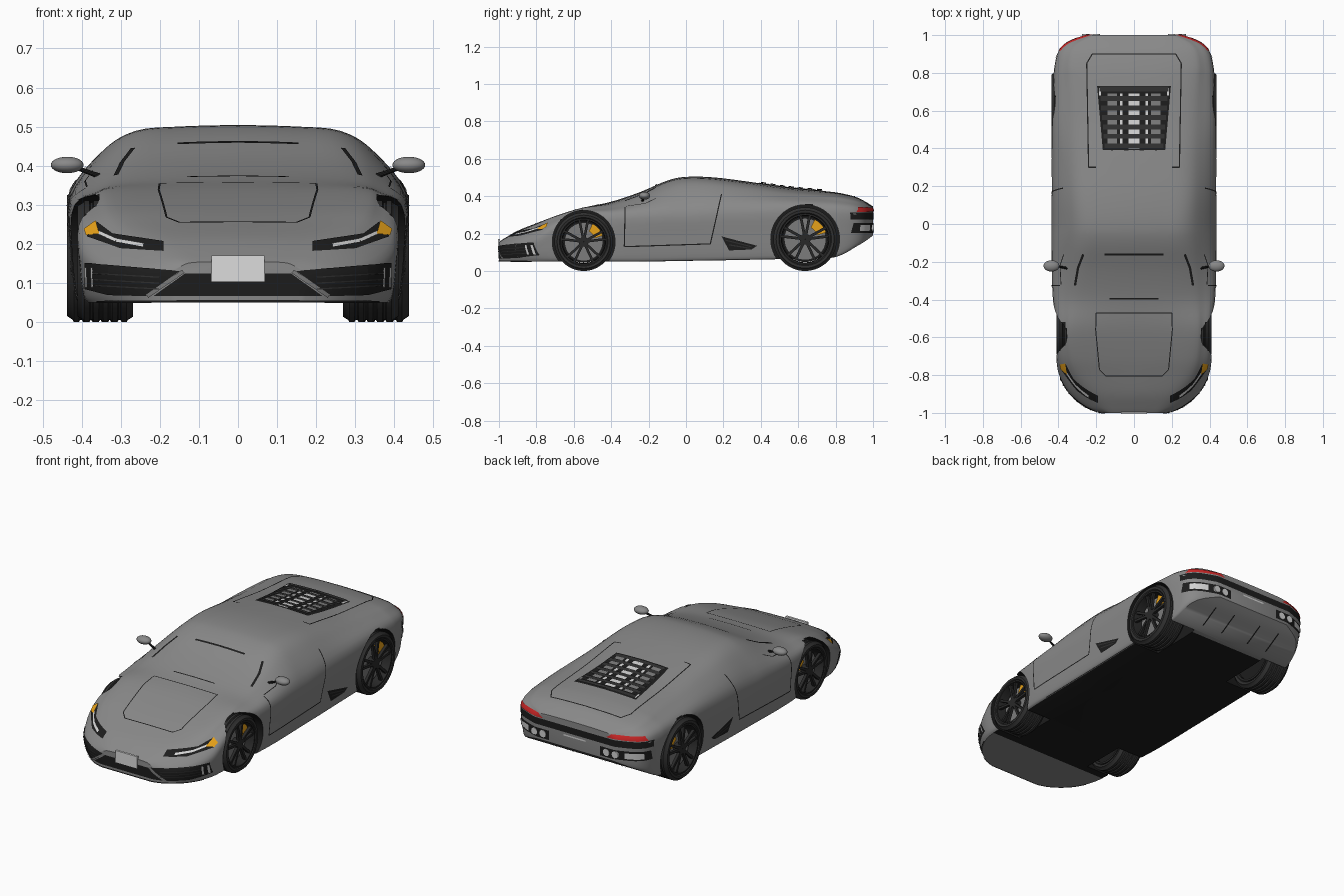
import bpy, bmesh
from math import sin, cos, pi, radians
from mathutils import Vector, Matrix
from mathutils.bvhtree import BVHTree

if "Cube" in bpy.data.objects:
    bpy.data.objects.remove(bpy.data.objects["Cube"])


def material(name, r, g=None, b=None):
    m = bpy.data.materials.new(name)
    color = (r, r if g is None else g, r if b is None else b, 1)
    m.diffuse_color = color
    m.use_nodes = True
    m.node_tree.nodes["Principled BSDF"].inputs["Base Color"].default_value = color
    return m


PAINT = material("grey paint", .25)
BLACK = material("black trim", .012)
RUBBER = material("rubber", .03)
RIM = material("dark rim", .022)
STEEL = material("brake steel", .2)
SILVER = material("silver", .65)
PLATE = material("plate grey", .72)
AMBER = material("amber", .8, .36, .01)
RED = material("red lens", .6, .02, .02)


def finish(name, bm, *mats, fix=True):
    if fix:
        bmesh.ops.recalc_face_normals(bm, faces=bm.faces)
    mesh = bpy.data.meshes.new(name)
    bm.to_mesh(mesh)
    bm.free()
    for m in mats:
        mesh.materials.append(m)
    ob = bpy.data.objects.new(name, mesh)
    bpy.context.collection.objects.link(ob)
    return ob


def smooth(ob):
    bpy.ops.object.select_all(action='DESELECT')
    ob.select_set(True)
    bpy.context.view_layer.objects.active = ob
    bpy.ops.object.shade_smooth_by_angle(angle=radians(35))


def spline(points, n):
    """Smooth curve through tuples of any size."""
    pts = [points[0]] + points + [points[-1]]
    out = []
    for a, b, c, d in zip(pts, pts[1:], pts[2:], pts[3:]):
        for k in range(n):
            t = k / n
            out.append(tuple(q + t / 2 * (r - p + t * (2*p - 5*q + 4*r - s + t * (3*(q - r) + s - p)))
                             for p, q, r, s in zip(a, b, c, d)))
    return out + [points[-1]]


# Body shell: station, half width, top, roof edge x, roof edge z, shoulder z, floor z
stations = [
    (-1, .17, .155, .12, .152, .125, .05), (-.97, .25, .175, .15, .17, .13, .05),
    (-.9, .335, .215, .21, .207, .145, .05), (-.8, .392, .255, .28, .25, .18, .05),
    (-.7, .408, .292, .31, .292, .24, .05), (-.55, .407, .338, .32, .338, .295, .05),
    (-.4, .425, .37, .3, .357, .3, .05), (-.25, .43, .42, .28, .405, .31, .05),
    (-.1, .43, .483, .26, .468, .32, .052), (0, .43, .503, .26, .488, .32, .054),
    (.15, .43, .5, .27, .483, .33, .056), (.35, .43, .475, .27, .457, .335, .06),
    (.55, .43, .445, .28, .428, .34, .064), (.75, .423, .426, .3, .408, .335, .068),
    (.83, .418, .415, .31, .398, .33, .085), (.91, .398, .395, .3, .38, .325, .13),
    (.96, .35, .37, .27, .36, .32, .16), (1, .25, .345, .2, .341, .315, .19)]


def section(w, top, a, edge, sh, floor):
    half = spline([(0, top), (a * .55, top - (top - edge) * .25), (a, edge),
                   ((a + w) / 2, edge - (edge - sh) * .32), (w, sh),
                   (w * .995, (sh + floor) / 2), (w * .97, floor + .02), (w * .94, floor)], 4)
    return half + [(-x, z) for x, z in reversed(half[1:])]


bm = bmesh.new()
rings = [[bm.verts.new((x, y, z)) for x, z in section(*rest)] for y, *rest in spline(stations, 5)]
for r, s in zip(rings, rings[1:]):
    for i in range(len(r)):
        j = (i + 1) % len(r)
        bm.faces.new((r[i], r[j], s[j], s[i]))
bm.faces.new(rings[0])
bm.faces.new(rings[-1])
bmesh.ops.recalc_face_normals(bm, faces=bm.faces)
skin = BVHTree.FromBMesh(bm)
body = finish("body", bm, PAINT, BLACK)

# Wheel arches cut out of the shell: axle y, wheel radius, outer x, arch radius
axles = {"front": (-.547, .156, .41, .168), "rear": (.637, .17, .437, .184)}
bm = bmesh.new()
for y, rad, outer, arch in axles.values():
    for side in (-1, 1):
        bmesh.ops.create_cone(bm, cap_ends=True, segments=56, radius1=arch, radius2=arch, depth=.4,
                              matrix=Matrix.Translation((side * .44, y, rad)) @ Matrix.Rotation(pi / 2, 4, 'Y'))
cutter = finish("arch_cutter", bm, BLACK)
cutter.hide_render = True
cut = body.modifiers.new("arches", 'BOOLEAN')
cut.operation, cut.object, cut.solver = 'DIFFERENCE', cutter, 'EXACT'
bpy.context.view_layer.objects.active = body
bpy.ops.object.modifier_apply(modifier="arches")
bpy.data.objects.remove(cutter)
for f in body.data.polygons:
    c = f.center
    lining = any(abs(c.x) > .235 and (c.y - y) ** 2 + (c.z - rad) ** 2 < (arch + .001) ** 2
                 for y, rad, outer, arch in axles.values())
    belly = f.normal.z < -.9 and -.72 < c.y < .77
    f.material_index = int(lining or belly)

# Panels laid on the shell, each a quad projected along one direction
VIEWS = {"top": lambda u, v: ((u, v, 2), (0, 0, -1)), "bottom": lambda u, v: ((u, v, -2), (0, 0, 1)),
         "front": lambda u, v: ((u, -2, v), (0, 1, 0)), "back": lambda u, v: ((u, 2, v), (0, -1, 0)),
         "side": lambda u, v: ((2, u, v), (-1, 0, 0))}


def panel(name, mat, view, quads, lift=.003, mirror=True):
    bm = bmesh.new()
    for quad in quads:
        a, b, c, d = (Vector(p) for p in quad)
        n = 1 + int(max((b - a).length, (c - d).length) / .02)
        m = 1 + int(max((d - a).length, (c - b).length) / .02)
        for flip in ((1, -1) if mirror else (1,)):
            grid = []
            for i in range(n + 1):
                row = []
                for j in range(m + 1):
                    p = a.lerp(b, i / n).lerp(d.lerp(c, i / n), j / m)
                    start, way = (Vector(q) for q in VIEWS[view](*p))
                    hit, normal, *_ = skin.ray_cast(start, way)
                    if hit is None:
                        hit, normal, *_ = skin.find_nearest(start + way * 1.2)
                    co = hit + normal * lift
                    out = Vector((normal.x * flip, normal.y, normal.z))
                    row.append((bm.verts.new((co.x * flip, co.y, co.z)), out))
                grid.append(row)
            for r, s in zip(grid, grid[1:]):
                for j in range(m):
                    f = bm.faces.new((r[j][0], r[j + 1][0], s[j + 1][0], s[j][0]))
                    f.normal_update()
                    if f.normal.dot(r[j][1]) < 0:
                        f.normal_flip()
    smooth(finish(name, bm, mat, fix=False))


def line(points, width):
    quads = []
    for a, b in zip(points, points[1:]):
        a, b = Vector(a), Vector(b)
        o = (b - a).orthogonal().normalized() * width / 2
        quads.append((a + o, b + o, b - o, a - o))
    return quads


def box(u0, v0, u1, v1):
    return ((u0, v0), (u1, v0), (u1, v1), (u0, v1))


# Shut lines and trim strips
panel("hood_seam", BLACK, "top", line([(0, -.47), (.2, -.47), (.203, -.56), (.183, -.77), (.15, -.803), (0, -.803)], .005))
panel("engine_cover_seam", BLACK, "top", line([(.2, .3), (.24, .3), (.25, .85), (.22, .9), (0, .9)], .006))
panel("windscreen_strips", BLACK, "top", [box(0, -.165, .155, -.155), box(0, -.398, .13, -.392)])
panel("pillar_strips", BLACK, "top", line([(.268, -.16), (.295, -.23), (.312, -.325)], .012))
panel("window_seam", BLACK, "top", line([(.37, -.16), (.39, -.22), (.385, -.32)], .004))
panel("door_seam", BLACK, "side", line([(-.325, .34), (-.33, .13), (.13, .145), (.19, .41)], .006))
panel("side_vent", BLACK, "side", [((.19, .185), (.38, .135), (.35, .115), (.23, .11))])
panel("side_vent_fins", RUBBER, "side", line([(.21, .165), (.35, .13)], .006) + line([(.23, .14), (.34, .122)], .006), .006)

# Engine grille with louvres
panel("engine_bay", BLACK, "top", [((0, .39), (.165, .39), (.195, .73), (0, .73))])
panel("engine_parts", SILVER, "top", [box(0, .4, .03, .69), box(.06, .42, .075, .69), box(.175, .68, .185, .72)], .005)
panel("engine_tubes", STEEL, "top", [box(.09, .42, .14, .69)], .005)
louvres = [box(0, y, .155 + .03 * (y - .39) / .34, y + .026) for y in (.4 + .05 * i for i in range(7))]
panel("louvres", RUBBER, "top", louvres, .009)

# Front intakes, struts and lip
panel("outer_intakes", BLACK, "front", [((.39, .152), (.39, .085), (.33, .07), (.33, .145)),
                                        ((.33, .145), (.33, .07), (.235, .067), (.15, .13))])
panel("centre_intake", BLACK, "front", [((0, .125), (.135, .125), (.215, .067), (0, .067))])
panel("intake_struts", STEEL, "front", line([(.23, .067), (.14, .13)], .01), .005)
panel("intake_bars", SILVER, "front", line([(.385, .14), (.383, .09)], .005) + line([(.37, .14), (.368, .09)], .005), .006)
panel("lip_strip", BLACK, "front", [box(0, .05, .36, .056)])
mesh_bars = [q for z in (.085, .1, .115) for q in line([(.2, z), (.37, z + .01)], .003)]
panel("intake_mesh", RUBBER, "front", mesh_bars, .005)

# Headlights
panel("headlights", BLACK, "front", [((.19, .18), (.3, .187), (.32, .225), (.19, .205)),
                                     ((.3, .187), (.386, .218), (.36, .255), (.32, .225))])
panel("headlight_strips", SILVER, "front", line([(.24, .193), (.31, .206), (.355, .226)], .009), .006)
panel("indicators", AMBER, "front", [((.352, .222), (.386, .219), (.391, .235), (.362, .256))], .006)

# Tail
panel("tail_lights", RED, "back", [((.2, .318), (.4, .315), (.385, .338), (.23, .338))], .004)
panel("tail_band", BLACK, "back", [box(0, .275, .412, .312)])
panel("exhaust_surround", BLACK, "back", [box(.16, .203, .405, .256)])
panel("exhaust_trim", SILVER, "back", [box(.3, .213, .385, .246)], .006)
panel("rear_plate_trim", SILVER, "back", [box(0, .255, .07, .263)], .004)
panel("diffuser_fins", BLACK, "bottom", line([(.09, .84), (.09, .95)], .008) + line([(.22, .84), (.22, .95)], .008))


def lathe(name, mat, profile, origin, side, start=0, sweep=360, steps=56):
    """Turn a closed profile of (depth, radius) about the axle."""
    bm = bmesh.new()
    full = sweep == 360
    rings = []
    for i in range(steps if full else steps + 1):
        t = radians(start + sweep * i / steps)
        rings.append([bm.verts.new((origin[0] - side * d, origin[1] + r * cos(t), origin[2] + r * sin(t)))
                      for d, r in profile])
    pairs = list(zip(rings, rings[1:] + rings[:1])) if full else list(zip(rings, rings[1:]))
    for a, b in pairs:
        for k in range(len(profile)):
            n = (k + 1) % len(profile)
            bm.faces.new((a[k], a[n], b[n], b[k]))
    if not full:
        bm.faces.new(rings[0])
        bm.faces.new(rings[-1])
    smooth(finish(name, bm, mat))


def ring(d0, d1, r0, r1):
    return [(d0, r0), (d0, r1), (d1, r1), (d1, r0)]


# Wheels
W = .142
for end, (y, R, outer, arch) in axles.items():
    for label, side in (("left", 1), ("right", -1)):
        at, tag = (side * outer, y, R), f"{end}_{label}_"
        tread = []
        for k in range(5):
            d = .014 + k * .0238
            tread += [(d, R * .965), (d + .003, R), (d + .016, R), (d + .019, R * .965)]
        lathe(tag + "tyre", RUBBER, [(.012, R * .78), (.002, R * .83), (0, R * .91)] + tread
              + [(W, R * .91), (W - .002, R * .83), (W - .012, R * .78)], at, side)
        lathe(tag + "rim", RIM, [(.006, R * .8), (.006, R * .75), (.03, R * .73), (W, R * .73), (W, R * .8)], at, side)
        lathe(tag + "brake_disc", STEEL, ring(.05, .06, .001, R * .66), at, side)
        lathe(tag + "hub_back", BLACK, ring(.065, .13, .001, R * .72), at, side)
        lathe(tag + "hub", RIM, ring(.012, .05, .001, R * .17), at, side, steps=20)
        lathe(tag + "caliper", AMBER, ring(.03, .049, R * .4, R * .69), at, side, 18, 46, 8)
        # Five twin spokes
        bm = bmesh.new()
        for k in range(5):
            for lean in (-11, 11):
                spin = Matrix.Rotation(radians(90 + 72 * k + lean), 4, 'X')
                place = Matrix.Translation((at[0] - side * .02, y, R)) @ spin @ Matrix.Translation((0, R * .44, 0))
                bmesh.ops.create_cube(bm, size=1, matrix=place @ Matrix.Diagonal((.016, R * .66, R * .085, 1)))
        finish(tag + "spokes", bm, RIM)

# Mirrors on thin arms, and exhaust tips
for label, side in (("left", 1), ("right", -1)):
    bm = bmesh.new()
    bmesh.ops.create_uvsphere(bm, u_segments=24, v_segments=14, radius=1,
                              matrix=Matrix.Translation((side * .437, -.222, .402)) @ Matrix.Diagonal((.042, .03, .021, 1)))
    smooth(finish(label + "_mirror", bm, PAINT))
    bm = bmesh.new()
    a, b = Vector((side * .35, -.235, .372)), Vector((side * .415, -.222, .395))
    bmesh.ops.create_cone(bm, cap_ends=True, segments=10, radius1=.007, radius2=.005, depth=(b - a).length,
                          matrix=Matrix.Translation((a + b) / 2) @ (b - a).to_track_quat('Z', 'Y').to_matrix().to_4x4())
    smooth(finish(label + "_mirror_arm", bm, BLACK))
    bm = bmesh.new()
    for x in (.2, .255):
        bmesh.ops.create_cone(bm, cap_ends=True, segments=20, radius1=.02, radius2=.02, depth=.05,
                              matrix=Matrix.Translation((side * x, .98, .23)) @ Matrix.Rotation(pi / 2, 4, 'X'))
    smooth(finish(label + "_exhaust_tips", bm, SILVER))

# Front number plate, left blank
bm = bmesh.new()
bmesh.ops.create_cube(bm, size=1, matrix=Matrix.Translation((0, -1, .137)) @ Matrix.Diagonal((.136, .012, .067, 1)))
finish("front_plate", bm, PLATE)

smooth(body)
